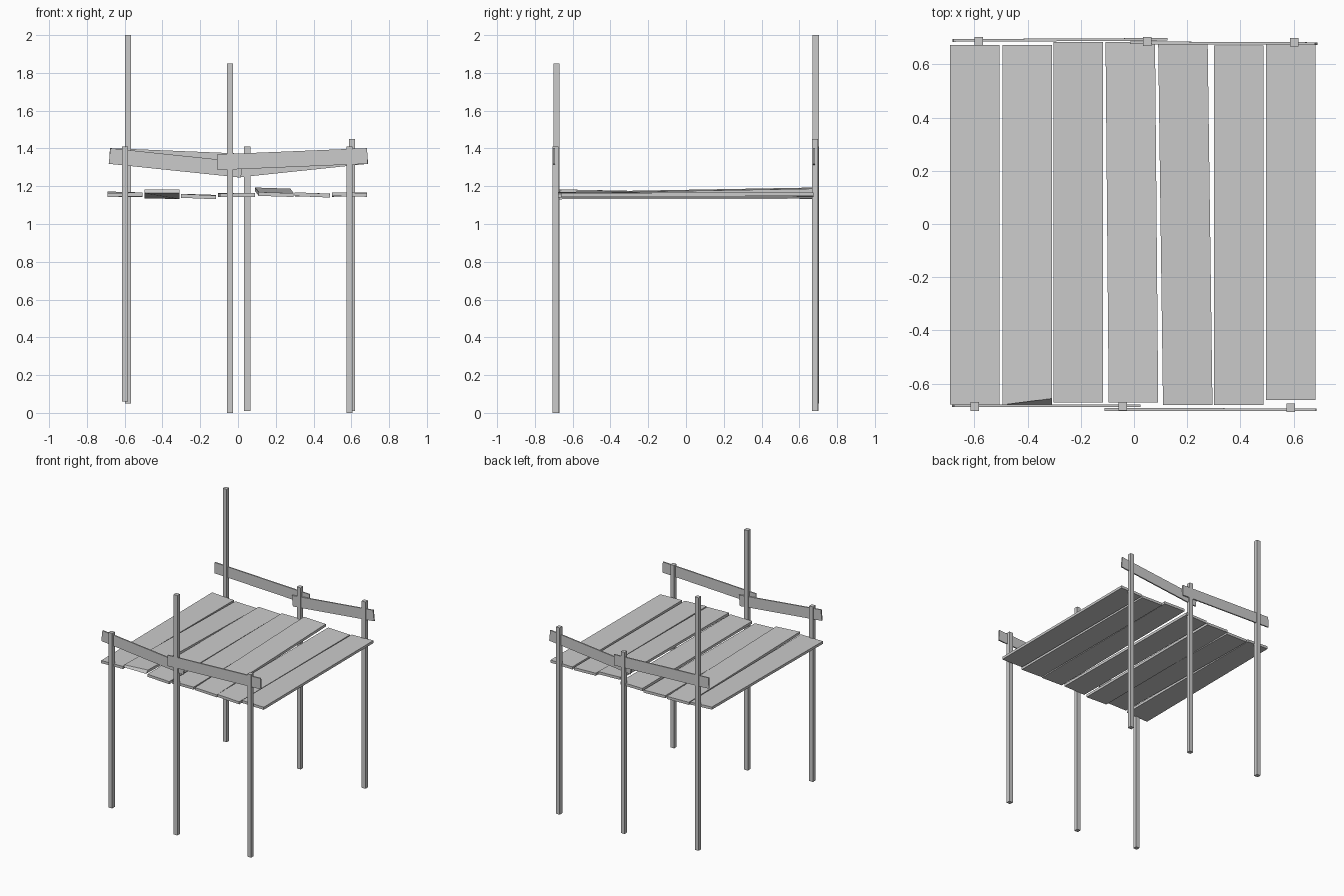
import bpy
from mathutils import Vector

# A box defined by its two end rectangles; skew shifts the top corners of the first end
def beam(name, a, b, side_a, up_a, side_b=None, up_b=None, skew=0.0):
    verts = []
    for p, s, u in ((a, side_a, up_a), (b, side_b or side_a, up_b or up_a)):
        p, s, u = Vector(p), Vector(s) / 2, Vector(u) / 2
        verts += [p - s - u, p + s - u, p + s + u, p - s + u]
    verts[2].y += skew
    faces = [(0, 1, 2, 3), (7, 6, 5, 4), (0, 4, 5, 1), (1, 5, 6, 2), (2, 6, 7, 3), (3, 7, 4, 0)]
    mesh = bpy.data.meshes.new(name)
    mesh.from_pydata(verts, [], faces)
    mesh.update()
    obj = bpy.data.objects.new(name, mesh)
    bpy.context.collection.objects.link(obj)
    return obj

# Upright posts: x, y, bottom, top
W = 0.032
posts = {
    "front_left_post": (-0.598, -0.686, 0.06, 1.41),
    "front_middle_post": (-0.043, -0.685, 0.0, 1.85),
    "front_right_post": (0.59, -0.69, 0.0, 1.41),
    "back_left_post": (-0.583, 0.687, 0.05, 2.0),
    "back_middle_post": (0.049, 0.686, 0.01, 1.41),
    "back_right_post": (0.603, 0.684, 0.01, 1.45),
}
for name, (x, y, z0, z1) in posts.items():
    beam(name, (x, y, z0), (x, y, z1), (W, 0, 0), (0, W, 0))

# Sagging hand rails: start x, y, z and end x, y, z (centre line)
rails = {
    "front_left_rail": ((-0.68, -0.683, 1.36), (0.02, -0.683, 1.287)),
    "front_right_rail": ((-0.11, -0.697, 1.327), (0.685, -0.698, 1.36)),
    "back_left_rail": ((-0.68, 0.690, 1.36), (0.125, 0.694, 1.327)),
    "back_right_rail": ((-0.01, 0.681, 1.287), (0.685, 0.678, 1.36)),
}
for name, (a, b) in rails.items():
    d = (Vector(b) - Vector(a)).normalized()
    beam(name, a, b, (0, 0.010, 0), (-d.z * 0.083, 0, d.x * 0.083))

# Floor planks: front x, back x, front y, back y, front z, back z, front roll, back roll, skew
planks = [
    (-0.599, -0.599, -0.679, 0.673, 1.155, 1.157, 0.004, -0.010, 0),
    (-0.402, -0.402, -0.680, 0.673, 1.173, 1.144, 0.000, -0.004, 0.024),
    (-0.210, -0.210, -0.671, 0.684, 1.145, 1.147, -0.008, -0.006, 0),
    (-0.002, -0.014, -0.671, 0.684, 1.153, 1.154, 0.002, 0.002, 0),
    (0.202, 0.184, -0.680, 0.674, 1.156, 1.180, -0.006, -0.006, 0),
    (0.393, 0.393, -0.680, 0.671, 1.154, 1.154, -0.008, -0.006, 0),
    (0.590, 0.590, -0.662, 0.675, 1.156, 1.156, -0.004, 0.004, 0),
]
for i, (xa, xb, ya, yb, za, zb, ra, rb, sk) in enumerate(planks, 1):
    beam(f"floor_plank_{i}", (xa, ya, za), (xb, yb, zb),
         (0.186, 0, ra), (0, 0, 0.02), (0.186, 0, rb), (0, 0, 0.02), sk)
